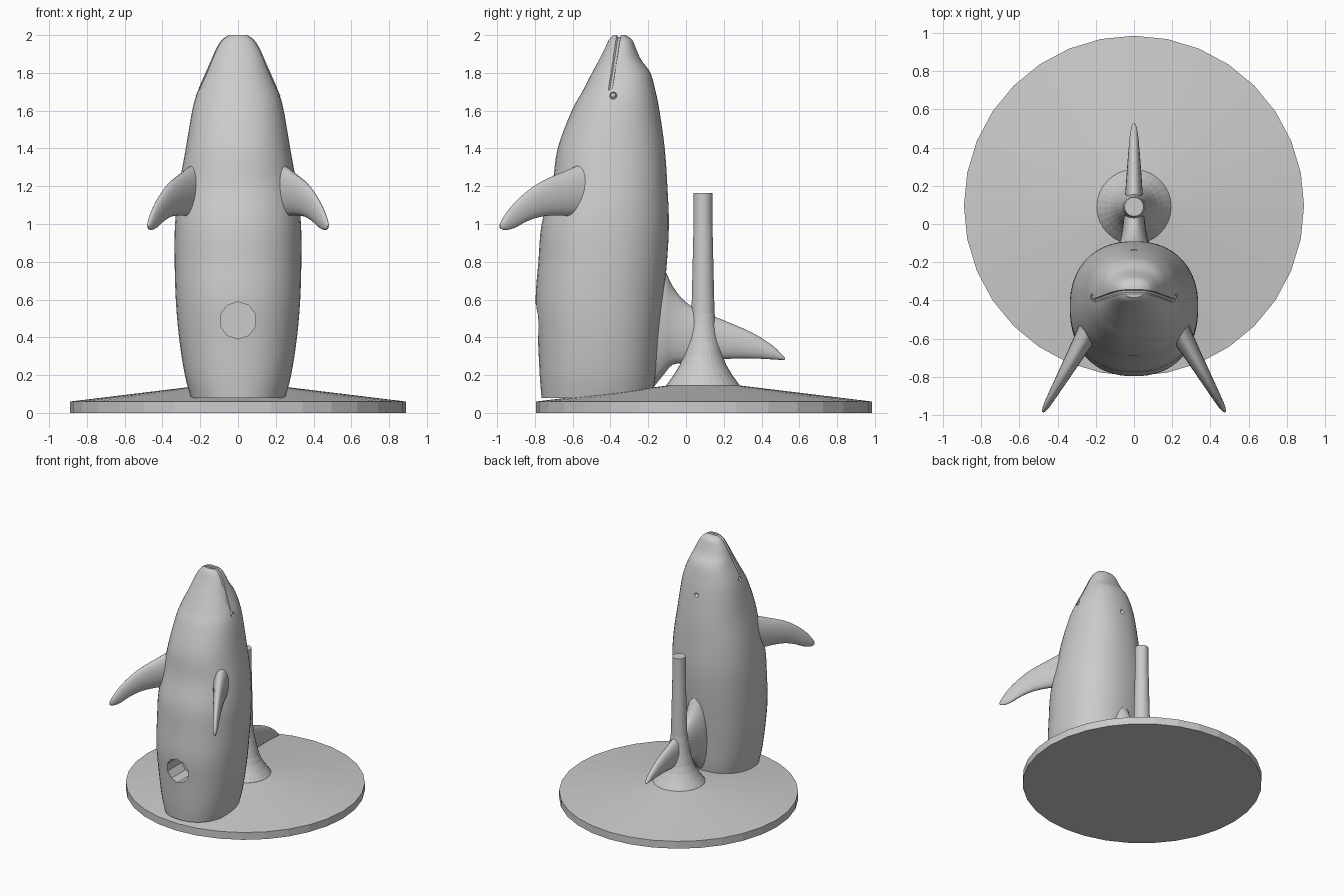
import bpy, bmesh, math
from mathutils import Vector

if "Cube" in bpy.data.objects:
    bpy.data.objects.remove(bpy.data.objects["Cube"])

N = 2.25  # superellipse power of the body cross-section


def smooth_stations(st, steps):
    """Catmull-Rom interpolation through a list of number tuples."""
    out = []
    for i in range(len(st) - 1):
        p0, p1, p2, p3 = st[max(i - 1, 0)], st[i], st[i + 1], st[min(i + 2, len(st) - 1)]
        for k in range(steps):
            t = k / steps
            out.append(tuple(0.5 * (2 * b + (c - a) * t + (2 * a - 5 * b + 4 * c - d) * t * t
                                    + (3 * b - a - 3 * c + d) * t ** 3)
                             for a, b, c, d in zip(p0, p1, p2, p3)))
    return out + [st[-1]]


def loft(name, rings):
    """Skin a list of equal rings and cap both ends."""
    bm = bmesh.new()
    vs = [[bm.verts.new(p) for p in r] for r in rings]
    n = len(vs[0])
    for a, b in zip(vs, vs[1:]):
        for i in range(n):
            j = (i + 1) % n
            bm.faces.new((a[i], a[j], b[j], b[i]))
    bm.faces.new(vs[0])
    bm.faces.new(vs[-1])
    bmesh.ops.recalc_face_normals(bm, faces=bm.faces)
    me = bpy.data.meshes.new(name)
    bm.to_mesh(me)
    bm.free()
    ob = bpy.data.objects.new(name, me)
    bpy.context.collection.objects.link(ob)
    return ob


def select(ob):
    bpy.ops.object.select_all(action='DESELECT')
    ob.select_set(True)
    bpy.context.view_layer.objects.active = ob


def smooth(ob, deg=40):
    select(ob)
    bpy.ops.object.shade_smooth_by_angle(angle=math.radians(deg))


def lathe(name, profile, y, sides=32):
    return loft(name, [[(r * math.cos(2 * math.pi * i / sides),
                         y + r * math.sin(2 * math.pi * i / sides), z)
                        for i in range(sides)] for r, z in profile])


def fin(name, stations, root_x, slope):
    """Blade lofted along y; stations are (y, top z, bottom z, half thickness)."""
    nrm = Vector((1, slope, 0)).normalized()
    rings = []
    y0 = stations[0][0]
    for y, zt, zb, h in smooth_stations(stations, 3):
        c = Vector((root_x + slope * (y0 - y), y, (zt + zb) / 2))
        rings.append([c + Vector((0, 0, (zt - zb) / 2 * math.cos(a))) + nrm * h * math.sin(a)
                      for a in (2 * math.pi * k / 20 for k in range(20))])
    ob = loft(name, rings)
    smooth(ob, 60)
    return ob


def cut(ob, cutter):
    """Subtract a cutter and remove it."""
    m = ob.modifiers.new("cut", 'BOOLEAN')
    m.operation, m.solver, m.object = 'DIFFERENCE', 'EXACT', cutter
    select(ob)
    bpy.ops.object.modifier_apply(modifier=m.name)
    bpy.data.objects.remove(cutter)


# Stand: shallow cone disc and flared post
lathe("base_disc", [(0.89, 0), (0.89, 0.06), (0.19, 0.145)], 0.095)
lathe("post", [(0.195, 0.13), (0.195, 0.145), (0.155, 0.2), (0.125, 0.25), (0.105, 0.3),
               (0.085, 0.38), (0.07, 0.46), (0.061, 0.53), (0.05, 1.0), (0.05, 1.165)], 0.09)

# Body: (z, front y, back y, half width)
body_st = smooth_stations([
    (0.08, -0.765, -0.18, 0.25), (0.2, -0.775, -0.16, 0.282), (0.4, -0.785, -0.14, 0.313),
    (0.6, -0.797, -0.12, 0.33), (0.8, -0.782, -0.10, 0.336), (1.0, -0.765, -0.09, 0.334),
    (1.2, -0.71, -0.098, 0.312), (1.4, -0.68, -0.112, 0.277), (1.6, -0.605, -0.14, 0.243),
    (1.7, -0.55, -0.16, 0.215), (1.8, -0.498, -0.188, 0.172), (1.87, -0.46, -0.238, 0.142),
    (1.93, -0.43, -0.265, 0.115), (1.975, -0.408, -0.285, 0.085), (2.0, -0.385, -0.32, 0.05)], 4)


def spow(v):
    return math.copysign(abs(v) ** (2 / N), v)


def side_x(y, z):
    """Half width of the body surface at a given y and z."""
    _, f, b, w = min(body_st, key=lambda s: abs(s[0] - z))
    u = min(abs((y - (f + b) / 2) / ((b - f) / 2)), 1)
    return w * (1 - u ** N) ** (1 / N)


body = loft("body", [[(w * spow(math.cos(a)), (f + b) / 2 + (b - f) / 2 * spow(math.sin(a)), z)
                      for a in (2 * math.pi * (k + 0.5) / 48 for k in range(48))]
                     for z, f, b, w in body_st])

# Round socket in the belly
bpy.ops.mesh.primitive_cylinder_add(vertices=10, radius=0.098, depth=0.4,
                                    location=(0, -0.8, 0.49), rotation=(math.pi / 2, 0, 0))
cut(body, bpy.context.object)

# Mouth groove running over the snout tip from cheek to cheek
half = [(side_x(y, z), y, z) for y, z in
        [(-0.402, 1.71), (-0.39, 1.78), (-0.378, 1.86), (-0.367, 1.93), (-0.36, 1.975), (-0.355, 2.0)]]
path = half + [(-x, y, z) for x, y, z in reversed(half)]
cu = bpy.data.curves.new("mouth_path", 'CURVE')
cu.dimensions, cu.bevel_depth, cu.bevel_resolution, cu.use_fill_caps = '3D', 0.012, 1, True
sp = cu.splines.new('POLY')
sp.points.add(len(path) - 1)
for pt, co in zip(sp.points, path):
    pt.co = (*co, 1)
mouth = bpy.data.objects.new("mouth_cutter", cu)
bpy.context.collection.objects.link(mouth)
select(mouth)
bpy.ops.object.convert(target='MESH')
cut(body, bpy.context.object)

# Eye sockets and blowhole dimple
eye_x = side_x(-0.385, 1.68)
for loc, r in [((eye_x, -0.385, 1.68), 0.02), ((-eye_x, -0.385, 1.68), 0.02), ((0, -0.13, 1.58), 0.02)]:
    bpy.ops.mesh.primitive_uv_sphere_add(segments=12, ring_count=8, radius=r, location=loc)
    cut(body, bpy.context.object)
smooth(body, 35)

# Eyes
for s, side in ((1, "right"), (-1, "left")):
    bpy.ops.mesh.primitive_uv_sphere_add(segments=12, ring_count=8, radius=0.014,
                                         location=(s * (eye_x - 0.012), -0.385, 1.68))
    bpy.context.object.name = "eye_" + side
    smooth(bpy.context.object, 60)

# Pectoral flippers, mirrored
flipper = [(-0.45, 1.36, 1.02, 0.085), (-0.56, 1.315, 1.035, 0.06), (-0.66, 1.272, 1.045, 0.047),
           (-0.76, 1.228, 1.04, 0.037), (-0.84, 1.175, 1.015, 0.029), (-0.91, 1.11, 0.978, 0.022),
           (-0.96, 1.045, 0.968, 0.015), (-0.985, 1.0, 0.978, 0.005)]
right = fin("flipper_right", flipper, 0.175, 0.565)
left = right.copy()
left.data = right.data.copy()
left.name = "flipper_left"
bpy.context.collection.objects.link(left)
for v in left.data.vertices:
    v.co.x *= -1
left.data.flip_normals()

# Dorsal fin, passing through the post
fin("dorsal_fin", [(-0.2, 0.86, 0.1, 0.1), (-0.12, 0.77, 0.2, 0.085), (-0.07, 0.67, 0.255, 0.07),
                   (0.0, 0.585, 0.262, 0.058), (0.1, 0.53, 0.272, 0.05), (0.2, 0.49, 0.285, 0.043),
                   (0.35, 0.425, 0.288, 0.032), (0.46, 0.355, 0.283, 0.022),
                   (0.51, 0.305, 0.28, 0.013), (0.525, 0.29, 0.282, 0.004)], 0, 0)
